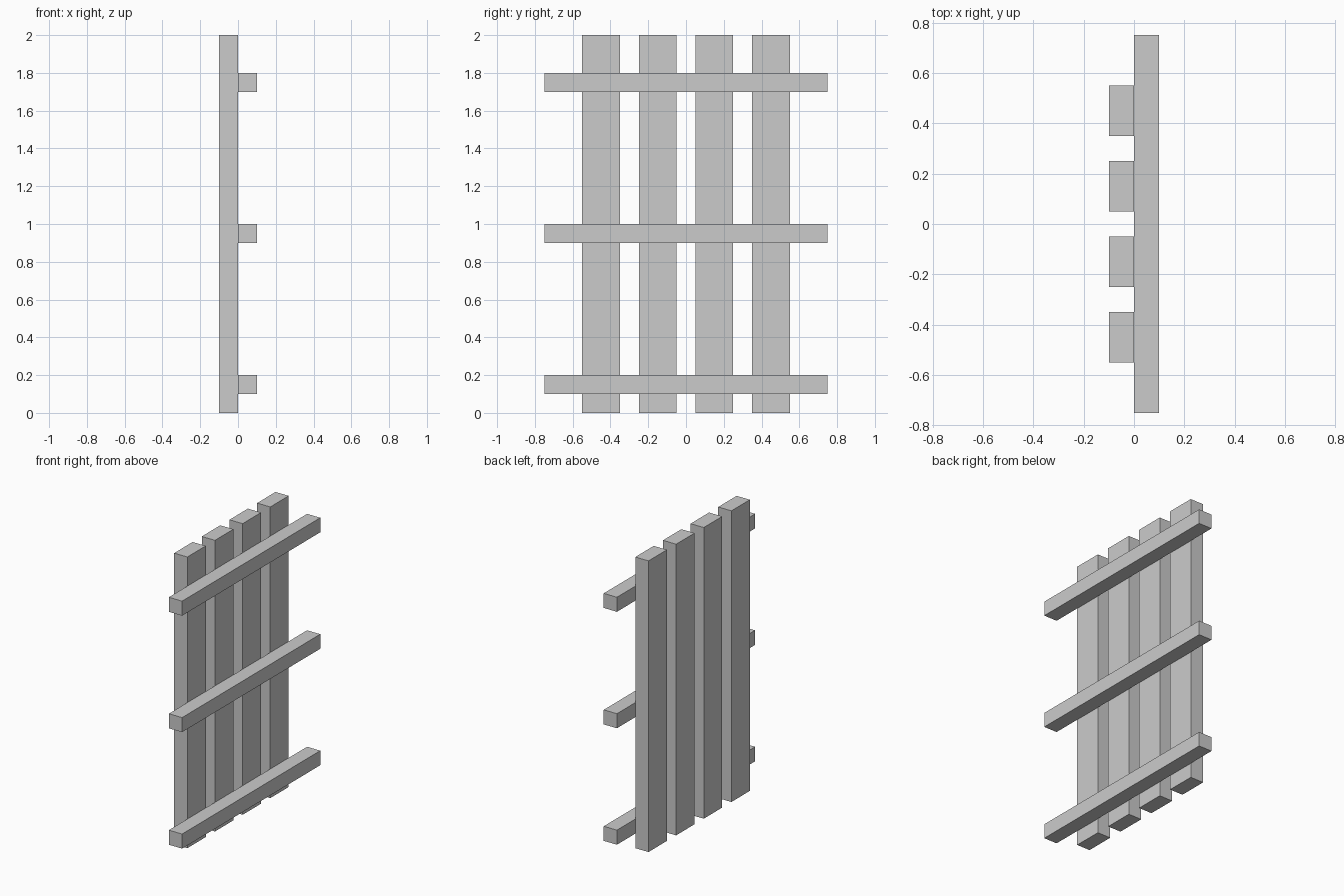
import bpy

if "Cube" in bpy.data.objects:
    bpy.data.objects.remove(bpy.data.objects["Cube"])


def box(name, center, size):
    bpy.ops.mesh.primitive_cube_add(size=1, location=center)
    obj = bpy.context.object
    obj.name = obj.data.name = name
    obj.scale = size
    bpy.ops.object.transform_apply(location=False, rotation=False, scale=True)
    return obj


# Four upright slats
for i in range(4):
    box(f"slat_{i + 1}", (-0.05, -0.45 + 0.3 * i, 1.0), (0.1, 0.2, 2.0))

# Three horizontal rails across the slats
for name, z in (("bottom_rail", 0.15), ("middle_rail", 0.95), ("top_rail", 1.75)):
    box(name, (0.05, 0, z), (0.1, 1.5, 0.1))
